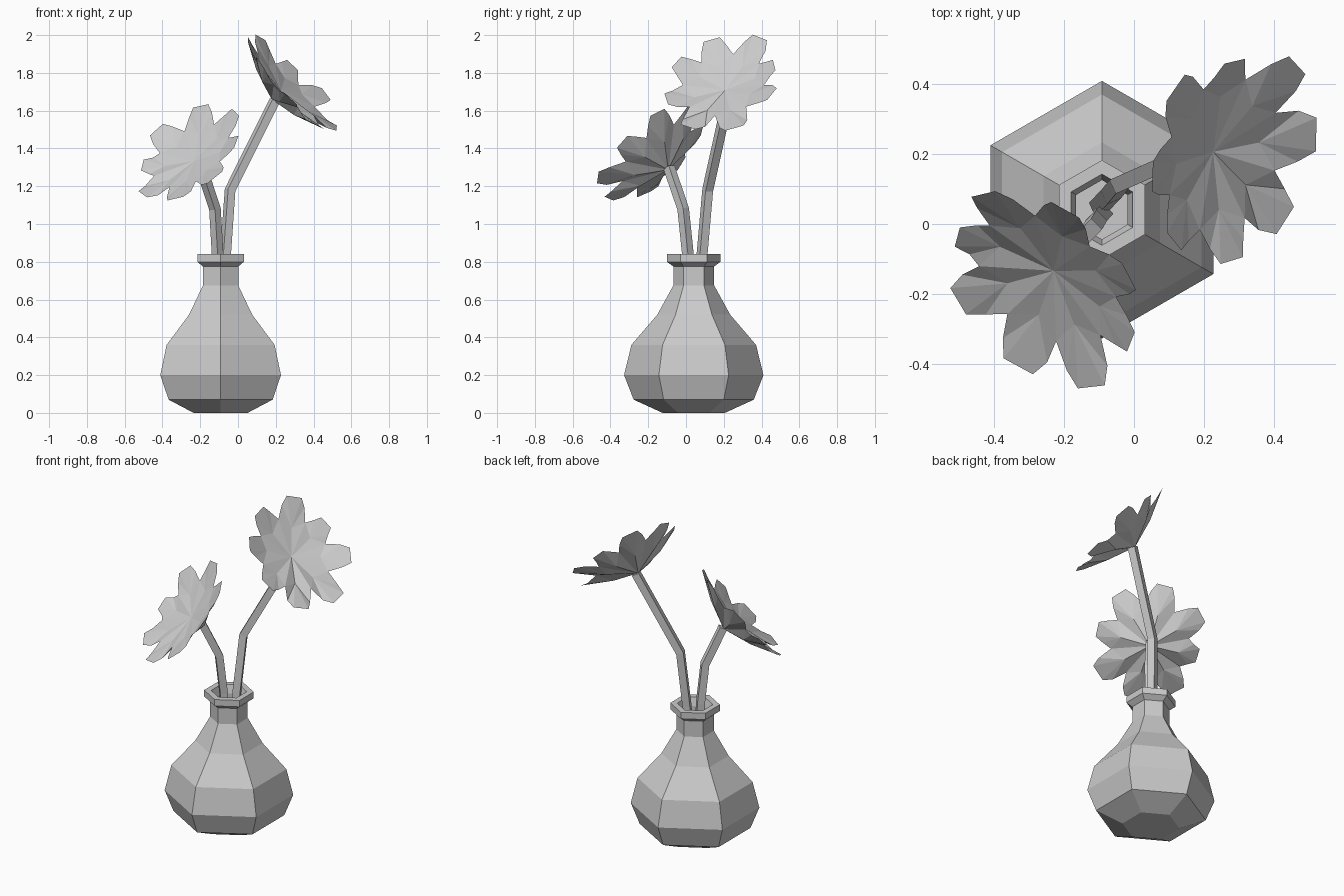
import bpy, bmesh
from math import sin, cos, radians
from mathutils import Vector

if "Cube" in bpy.data.objects:
    bpy.data.objects.remove(bpy.data.objects["Cube"])


def make_object(name, bm):
    bmesh.ops.recalc_face_normals(bm, faces=bm.faces[:])
    mesh = bpy.data.meshes.new(name)
    bm.to_mesh(mesh)
    bm.free()
    obj = bpy.data.objects.new(name, mesh)
    bpy.context.collection.objects.link(obj)
    return obj


def loft(name, rings):
    """Skin a list of point rings and cap both ends."""
    bm = bmesh.new()
    rings = [[bm.verts.new(p) for p in ring] for ring in rings]
    n = len(rings[0])
    for lo, hi in zip(rings, rings[1:]):
        for i in range(n):
            j = (i + 1) % n
            bm.faces.new((lo[i], lo[j], hi[j], hi[i]))
    bm.faces.new(rings[0])
    bm.faces.new(rings[-1])
    return make_object(name, bm)


def lathe(name, centre, profile, sides, start):
    angles = [radians(start + 360 * i / sides) for i in range(sides)]
    return loft(name, [[(centre[0] + r * cos(a), centre[1] + r * sin(a), z) for a in angles]
                       for r, z in profile])


def stem(name, points, lean, half=0.031):
    """Square tube along a bent path, its corners turned to the lean direction."""
    pts = [Vector(p) for p in points]
    side = Vector((0, 0, 1)).cross(Vector(lean)).normalized()
    rings = []
    for i, p in enumerate(pts):
        t = (pts[min(i + 1, len(pts) - 1)] - pts[max(i - 1, 0)]).normalized()
        a = (side - side.dot(t) * t).normalized()
        b = t.cross(a)
        rings.append([p + half * (cos(radians(k)) * a + sin(radians(k)) * b)
                      for k in (45, 135, 225, 315)])
    return loft(name, rings)


def blossom(name, centre, normal, petals):
    """Closed cup of (angle, length, droop) petals; centre and normal describe the rim plane."""
    n = Vector(normal).normalized()
    u = Vector((0, 0, 1)).cross(n).normalized()
    v = n.cross(u)
    bm = bmesh.new()

    def vert(r, deg, depth):
        a = radians(deg)
        return bm.verts.new(Vector(centre) + r * (cos(a) * u + sin(a) * v) - depth * n)

    heart = vert(0, 0, 0.08)
    base = vert(0, 0, 0.15)
    count = len(petals)
    notches = []
    for i in range(count):
        nxt = petals[(i + 1) % count][0] + (360 if i == count - 1 else 0)
        notches.append(vert(0.225, (petals[i][0] + nxt) / 2, 0.04))
    for i, (a, length, droop) in enumerate(petals):
        rim = [notches[i - 1],
               vert(length * 0.87, a - 14, 0.02 + droop), vert(length, a - 8, droop),
               vert(length, a + 8, droop), vert(length * 0.87, a + 14, 0.02 + droop),
               notches[i]]
        # folded upper and lower petal faces share the rim
        for hub, depth in ((heart, 0.055), (base, 0.09)):
            fold = vert(0.17, a, depth + droop / 2)
            for p, q in zip(rim, rim[1:]):
                bm.faces.new((fold, p, q))
            bm.faces.new((hub, rim[0], fold))
            bm.faces.new((hub, fold, rim[-1]))
    return make_object(name, bm)


# hexagonal vase with a hollow neck and body
lathe("vase", (-0.092, 0.041), [
    (0.165, 0), (0.318, 0.07), (0.369, 0.2), (0.33, 0.36), (0.193, 0.52),
    (0.108, 0.675), (0.108, 0.775), (0.142, 0.80), (0.142, 0.84),
    (0.102, 0.84), (0.085, 0.79), (0.085, 0.68), (0.165, 0.52),
    (0.295, 0.35), (0.33, 0.2), (0.28, 0.09)], 6, 30)

# bent square stems
stem("tall_stem", [(-0.1, 0.05, 0.2), (-0.066, 0.085, 0.84), (-0.042, 0.115, 1.18), (0.195, 0.22, 1.655)],
     (0.9, 0.4, 0))
stem("short_stem", [(-0.09, 0.03, 0.2), (-0.108, 0.01, 0.84), (-0.122, -0.015, 1.08), (-0.195, -0.09, 1.3)],
     (-0.7, -0.7, 0))

# flowers
blossom("tall_flower", (0.282, 0.19, 1.764), (0.69, -0.21, 0.69), [
    (22, 0.29, 0), (65, 0.345, 0), (112, 0.32, 0), (155, 0.31, 0),
    (205, 0.315, 0.01), (248, 0.345, 0.03), (292, 0.36, 0.025), (338, 0.335, -0.02)])
blossom("short_flower", (-0.268, -0.18, 1.388), (-0.47, -0.57, 0.67), [
    (12, 0.31, 0), (57, 0.33, 0), (105, 0.335, 0), (153, 0.335, 0),
    (197, 0.29, 0.02), (242, 0.335, 0.02), (286, 0.35, 0.01), (327, 0.355, 0)])
